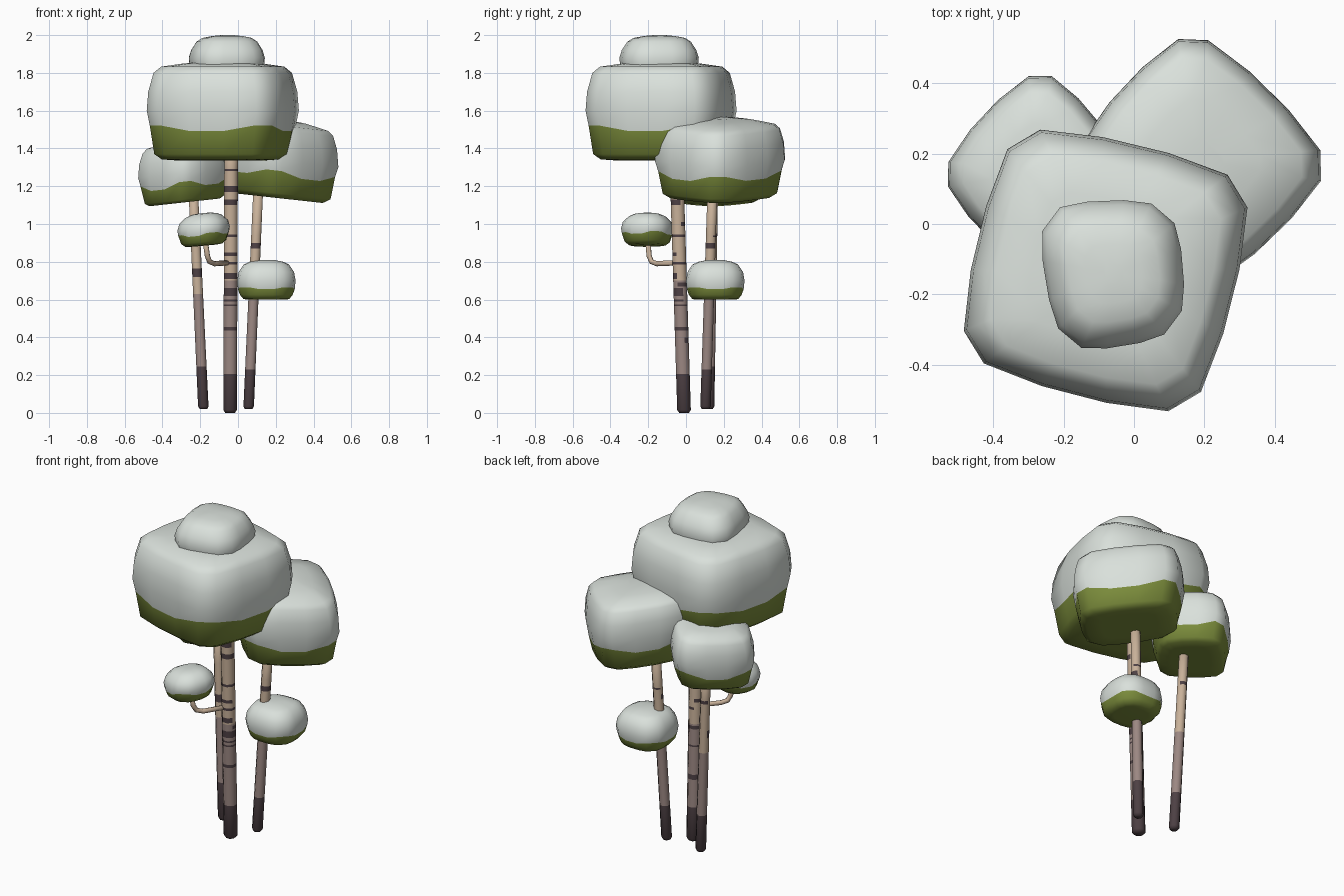
import bpy, bmesh, math
from mathutils import Vector

if "Cube" in bpy.data.objects:
    bpy.data.objects.remove(bpy.data.objects["Cube"])


def mat(name, rgb):
    m = bpy.data.materials.new(name)
    m.diffuse_color = (*rgb, 1)
    m.use_nodes = True
    m.node_tree.nodes["Principled BSDF"].inputs["Base Color"].default_value = m.diffuse_color
    return m


SNOW = mat("snow white", (0.70, 0.75, 0.71))
GREEN = mat("leaf green", (0.20, 0.265, 0.045))
DARK = mat("dark bark", (0.075, 0.052, 0.058))
MAUVE = mat("mauve bark", (0.33, 0.245, 0.225))
TAN = mat("tan bark", (0.58, 0.44, 0.32))


def loft(name, rings, mats, rule):
    """Skin equal-sized rings, cap both ends; rule(ring, side) gives the material."""
    bm = bmesh.new()
    vs = [[bm.verts.new(p) for p in r] for r in rings]
    n = len(vs[0])
    for i in range(len(vs) - 1):
        for j in range(n):
            k = (j + 1) % n
            f = bm.faces.new((vs[i][j], vs[i][k], vs[i + 1][k], vs[i + 1][j]))
            f.material_index = rule(i, j)
    f = bm.faces.new(vs[0][::-1])
    f.material_index = rule(0, 0)
    f = bm.faces.new(vs[-1])
    f.material_index = rule(len(vs) - 2, 0)
    for f in bm.faces:
        f.smooth = True
    bmesh.ops.recalc_face_normals(bm, faces=bm.faces[:])
    me = bpy.data.meshes.new(name)
    bm.to_mesh(me)
    bm.free()
    for m in mats:
        me.materials.append(m)
    ob = bpy.data.objects.new(name, me)
    bpy.context.collection.objects.link(ob)
    return ob


def canopy(name, corners, profile, snow, slope=0.0, cut=0.1, bulge=0.03, wave=0.015):
    """Rounded box: counter-clockwise plan corners, profile of (z, scale)."""
    cs = [Vector(c) for c in corners]
    mid = sum(cs, Vector((0, 0))) / 4
    plan = []
    for a, b in zip(cs, cs[1:] + cs[:1]):
        out = Vector((b.y - a.y, a.x - b.x)).normalized()
        for t in (cut, 0.36, 0.64, 1 - cut):
            off = bulge * (1 if 0.3 < t < 0.7 else 0.3)
            plan.append((a.lerp(b, t) + out * off - mid, 1 if off < bulge else -1))
    rings = []
    for i, (z, s) in enumerate(profile):
        rings.append([(mid.x + p.x * s, mid.y + p.y * s,
                       z + slope * p.x * s + (wave * w if i == snow else 0))
                      for p, w in plan])
    return loft(name, rings, [GREEN, SNOW], lambda i, j: 0 if i < snow else 1)


def around(x, y, r, angle):
    return [(x + r * math.cos(math.radians(angle + 90 * k)),
             y + r * math.sin(math.radians(angle + 90 * k))) for k in range(4)]


def trunk(name, base, top, r0, r1, dark, mauve, stripes, n=8):
    """Bark bands by height; stripes are (z0, z1, first side, side count)."""
    a, b = Vector(base), Vector(top)
    cuts = {a.z + 0.015, dark, mauve, b.z}
    for s in stripes:
        cuts |= {s[0], s[1]}
    zs = [a.z] + sorted(cuts)

    rings = []
    for i, z in enumerate(zs):
        t = (z - a.z) / (b.z - a.z)
        c = a.lerp(b, t)
        r = (r0 + (r1 - r0) * t) * (0.7 if i == 0 else 1)
        rings.append([(c.x + r * math.cos(math.tau * (j + 0.5) / n),
                       c.y + r * math.sin(math.tau * (j + 0.5) / n), z) for j in range(n)])

    def rule(i, j):
        z = (zs[i] + zs[i + 1]) / 2
        if z < dark or any(s[0] < z < s[1] and (j - s[2]) % n < s[3] for s in stripes):
            return 0
        return 1 if z < mauve else 2
    return loft(name, rings, [DARK, MAUVE, TAN], rule)


# Large canopies
canopy("main_canopy", [(-0.49, -0.37), (0.165, -0.54), (0.33, 0.115), (-0.335, 0.275)],
       [(1.335, 0.55), (1.342, 0.80), (1.37, 0.90), (1.507, 0.96), (1.60, 1.0),
        (1.70, 0.98), (1.80, 0.91), (1.833, 0.81), (1.848, 0.55), (1.86, 0.25)], 3)
canopy("main_canopy_cap", [(-0.20, -0.355), (0.135, -0.30), (0.105, 0.055), (-0.265, 0.04)],
       [(1.80, 0.93), (1.84, 0.98), (1.88, 1.0), (1.92, 0.94), (1.965, 0.80),
        (1.985, 0.65), (1.995, 0.4), (2.0, 0.15)],
       0, cut=0.15, bulge=0.018, wave=0)
canopy("right_canopy", [(0.19, -0.195), (0.563, 0.165), (0.165, 0.555), (-0.17, 0.20)],
       [(1.14, 0.5), (1.14, 0.76), (1.165, 0.88), (1.27, 0.95), (1.34, 1.0),
        (1.43, 0.98), (1.50, 0.92), (1.525, 0.84), (1.55, 0.5), (1.56, 0.2)], 3, -0.11,
       bulge=0.027)
canopy("left_canopy", [(-0.28, -0.14), (-0.02, 0.155), (-0.265, 0.445), (-0.55, 0.14)],
       [(1.115, 0.5), (1.115, 0.76), (1.13, 0.86), (1.21, 0.95), (1.27, 1.0),
        (1.34, 0.98), (1.395, 0.91), (1.42, 0.82), (1.435, 0.5), (1.44, 0.2)], 3, 0.11,
       bulge=0.025)

# Small canopies
canopy("low_canopy", around(0.15, 0.155, 0.195, 45),
       [(0.60, 0.55), (0.602, 0.78), (0.625, 0.90), (0.66, 0.97), (0.70, 1.0),
        (0.745, 0.95), (0.785, 0.78), (0.80, 0.58), (0.81, 0.25)], 3,
       cut=0.16, bulge=0.017, wave=0.005)
canopy("branch_canopy", around(-0.182, -0.205, 0.16, 20),
       [(0.885, 0.45), (0.888, 0.70), (0.905, 0.86), (0.945, 0.97), (0.975, 1.0),
        (1.01, 0.93), (1.04, 0.70), (1.053, 0.48), (1.058, 0.2)], 3, 0.09,
       cut=0.17, bulge=0.018, wave=0.006)

# Trunks
trunk("main_trunk", (-0.042, -0.01, 0), (-0.036, -0.055, 1.45), 0.039, 0.039, 0.205, 0.70,
      [(0.37, 0.40, 0, 3), (0.437, 0.455, 3, 6), (0.565, 0.575, 0, 8), (0.59, 0.60, 4, 4),
       (0.62, 0.66, 4, 4), (0.67, 0.69, 7, 4), (0.71, 0.74, 3, 4), (0.785, 0.80, 5, 5),
       (0.83, 0.85, 2, 5), (0.93, 0.945, 4, 5), (0.99, 1.01, 0, 3), (1.10, 1.13, 4, 4),
       (1.17, 1.20, 3, 4), (1.28, 1.29, 0, 8)])
trunk("left_trunk", (-0.183, 0.122, 0.02), (-0.238, 0.145, 1.2), 0.03, 0.027, 0.245, 0.63,
      [(0.72, 0.765, 3, 4), (0.93, 0.95, 0, 3)])
trunk("right_trunk", (0.056, 0.103, 0.02), (0.11, 0.142, 1.25), 0.03, 0.028, 0.23, 0.60,
      [(0.87, 0.90, 3, 6), (0.93, 0.94, 0, 3)])

# Bent branch carrying the small canopy
path = [Vector(p) for p in ((-0.042, -0.04, 0.795), (-0.125, -0.155, 0.79), (-0.15, -0.182, 0.80),
                            (-0.162, -0.195, 0.83), (-0.175, -0.203, 0.92))]
side = Vector((0.8, -0.6, 0))
rings = []
for i, p in enumerate(path):
    d = (path[min(i + 1, 4)] - path[max(i - 1, 0)]).normalized()
    up = d.cross(side).normalized()
    rings.append([p + 0.014 * (math.cos(math.tau * j / 8) * side + math.sin(math.tau * j / 8) * up)
                  for j in range(8)])
loft("branch", rings, [TAN], lambda i, j: 0)
